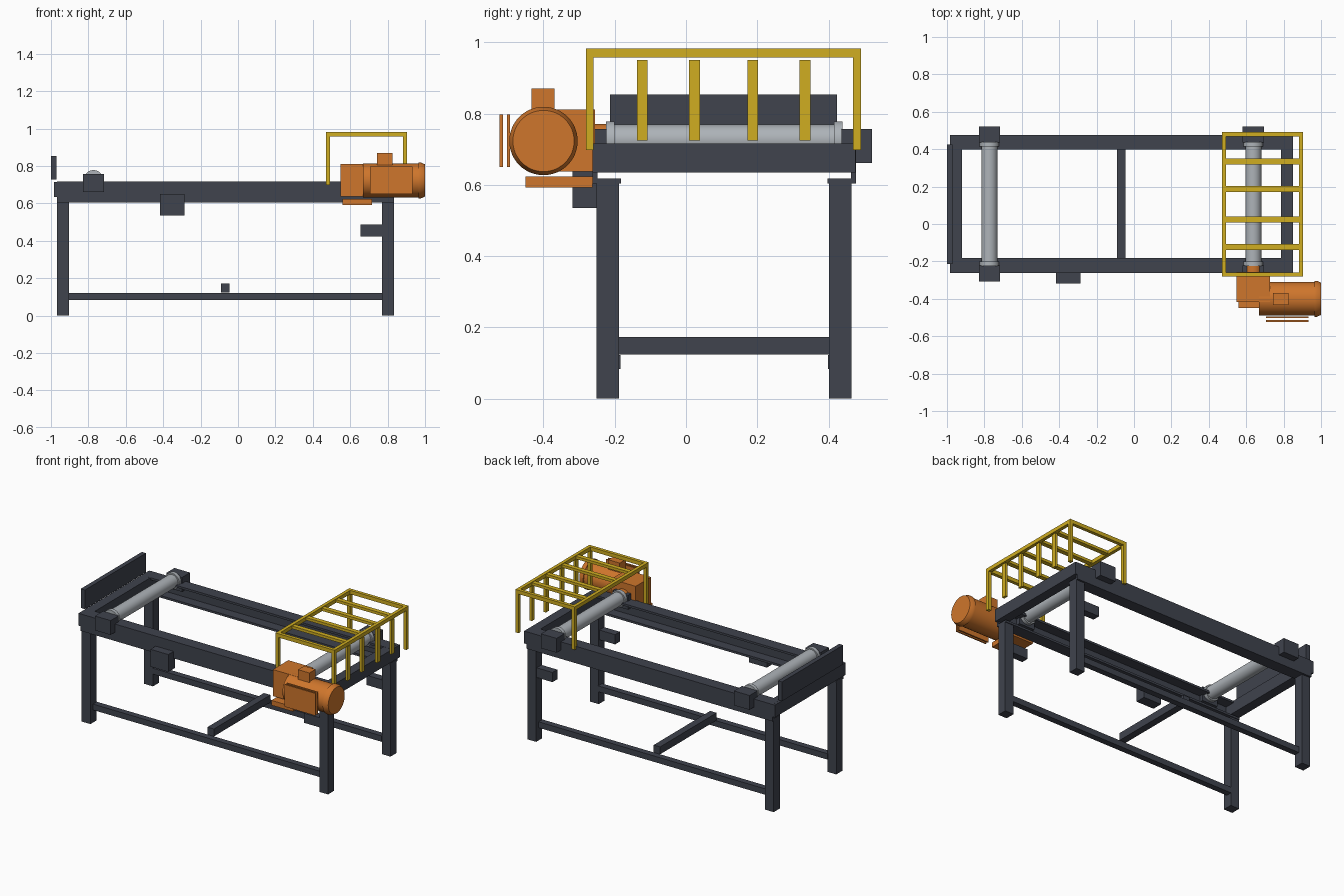
import bpy, bmesh, math
from mathutils import Matrix, Vector

if "Cube" in bpy.data.objects:
    bpy.data.objects.remove(bpy.data.objects["Cube"])


def material(name, rgb):
    m = bpy.data.materials.new(name)
    m.diffuse_color = (*rgb, 1)
    m.use_nodes = True
    m.node_tree.nodes["Principled BSDF"].inputs["Base Color"].default_value = m.diffuse_color
    return m


DARK = material("dark_steel", (0.05, 0.056, 0.075))
STEEL = material("roller_steel", (0.42, 0.45, 0.48))
ORANGE = material("orange_paint", (0.62, 0.18, 0.025))
YELLOW = material("yellow_paint", (0.63, 0.42, 0.015))


def finish(name, bm, mat):
    bmesh.ops.recalc_face_normals(bm, faces=bm.faces)
    me = bpy.data.meshes.new(name)
    bm.to_mesh(me)
    bm.free()
    me.materials.append(mat)
    ob = bpy.data.objects.new(name, me)
    bpy.context.collection.objects.link(ob)
    return ob


def box(name, x, y, z, mat=DARK):
    """Box from (min, max) pairs."""
    bm = bmesh.new()
    size = [b - a for a, b in (x, y, z)]
    mid = [(a + b) / 2 for a, b in (x, y, z)]
    bmesh.ops.create_cube(bm, size=1, matrix=Matrix.Translation(mid) @ Matrix.Diagonal((*size, 1)))
    return finish(name, bm, mat)


def lathe(name, profile, origin, axis, mat, seg=48):
    """Revolve (distance along axis, radius) points; ends are capped."""
    bm = bmesh.new()
    rot = Vector((0, 0, 1)).rotation_difference(Vector(axis)).to_matrix()
    rings = []
    for d, r in profile:
        rings.append([bm.verts.new(Vector(origin) + rot @ Vector(
            (r * math.cos(2 * math.pi * i / seg), r * math.sin(2 * math.pi * i / seg), d)))
            for i in range(seg)])
    for a, b in zip(rings, rings[1:]):
        for i in range(seg):
            j = (i + 1) % seg
            bm.faces.new((a[i], a[j], b[j], b[i]))
    bm.faces.new(rings[0])
    bm.faces.new(rings[-1])
    ob = finish(name, bm, mat)
    bpy.ops.object.select_all(action='DESELECT')
    bpy.context.view_layer.objects.active = ob
    ob.select_set(True)
    bpy.ops.object.shade_smooth_by_angle(angle=math.radians(30))
    return ob


def channel(name, x, y_out, y_in, z, t=0.014):
    """C-section rail along x with its open side facing y_in."""
    s = 1 if y_in > y_out else -1
    yw = y_out + s * t
    pts = [(y_out, z[0]), (y_in, z[0]), (y_in, z[0] + t), (yw, z[0] + t),
           (yw, z[1] - t), (y_in, z[1] - t), (y_in, z[1]), (y_out, z[1])]
    bm = bmesh.new()
    f = bm.faces.new([bm.verts.new((x[0], y, zz)) for y, zz in pts])
    ext = bmesh.ops.extrude_face_region(bm, geom=[f])["geom"]
    bmesh.ops.translate(bm, vec=(x[1] - x[0], 0, 0),
                        verts=[v for v in ext if isinstance(v, bmesh.types.BMVert)])
    return finish(name, bm, DARK)


MID = 0.107  # centre line of the frame in y


def side(s, a, b):
    """y range measured outwards from the frame centre line, on side s."""
    return tuple(sorted((MID + s * a, MID + s * b)))


# Frame: rails, legs, stretchers, leg brackets and bearing blocks on both sides
for s, tag in ((-1, "front"), (1, "back")):
    channel(tag + "_side_rail", (-0.967, 0.834), MID + s * 0.37, MID + s * 0.29, (0.604, 0.716))
    for x, end in ((-0.967, "left"), (0.77, "right")):
        box(f"{tag}_{end}_leg", (x, x + 0.064), side(s, 0.295, 0.358), (0, 0.606))
    box(tag + "_stretcher", (-0.905, 0.772), side(s, 0.291, 0.331), (0.083, 0.122))
    box(tag + "_leg_bracket", (0.655, 0.772), side(s, 0.302, 0.352), (0.423, 0.487))
    for cx, end in ((-0.773, "tail"), (0.638, "drive")):
        box(f"{tag}_{end}_bearing", (cx - 0.057, cx + 0.057), side(s, 0.33, 0.415), (0.661, 0.756))

# End beams, low cross brace, end stop plate and control box
box("left_end_beam", (-0.983, -0.919), (-0.262, 0.476), (0.634, 0.7155))
box("right_end_beam", (0.786, 0.85), (-0.262, 0.476), (0.634, 0.7155))
box("cross_brace", (-0.092, -0.045), (-0.188, 0.402), (0.124, 0.173))
box("end_stop_plate", (-1.0, -0.97), (-0.213, 0.424), (0.727, 0.854))
box("control_box", (-0.417, -0.287), (-0.318, -0.25), (0.535, 0.65))

# Rollers with end flanges
for cx, name in ((-0.773, "tail_roller"), (0.638, "drive_roller")):
    lathe(name, [(-0.35, 0.02), (-0.332, 0.02), (-0.332, 0.052), (-0.308, 0.052), (-0.308, 0.043),
                 (0.308, 0.043), (0.308, 0.052), (0.332, 0.052), (0.332, 0.02), (0.35, 0.02)],
          (cx, MID, 0.726), (0, 1, 0), STEEL)

# Drive: gearbox, foot plate, coupling, motor, terminal box and cover plates
box("gearbox", (0.547, 0.727), (-0.417, -0.256), (0.637, 0.812), ORANGE)
box("gearbox_foot", (0.559, 0.717), (-0.45, -0.262), (0.592, 0.624), ORANGE)
lathe("drive_coupling", [(0, 0.045), (0.085, 0.045)], (0.638, -0.30, 0.726), (0, 1, 0), ORANGE)
lathe("motor", [(0.668, 0.09), (0.965, 0.09), (0.965, 0.096), (0.978, 0.096), (1.0, 0.086)],
      (0, -0.4, 0.723), (1, 0, 0), ORANGE)
box("terminal_box", (0.743, 0.826), (-0.434, -0.369), (0.79, 0.87), ORANGE)
for i, y in enumerate((-0.523, -0.503)):
    box(f"motor_side_fin_{i + 1}", (0.706, 0.932), (y, y + 0.009), (0.65, 0.797), ORANGE)

# Safety guard: top frame on four posts
X0, X1, Y0, Y1, T = 0.47, 0.903, -0.281, 0.491, 0.022
for y, tag in ((Y0, "front"), (Y1 - T, "back")):
    box(f"guard_{tag}_bar", (X0, X1), (y, y + T), (0.957, 0.982), YELLOW)
    for x, end in ((X0, "left"), (X1 - T, "right")):
        box(f"guard_{tag}_{end}_post", (x, x + T), (y, y + T), (0.698, 0.957), YELLOW)
for x, end in ((X0, "left"), (X1 - T, "right")):
    box(f"guard_{end}_bar", (x, x + T), (Y0 + T, Y1 - T), (0.957, 0.982), YELLOW)

# Guard slats across the top and down the right end
for i, y in enumerate((-0.123, 0.024, 0.187, 0.334)):
    box(f"guard_top_slat_{i + 1}", (X0 + T, X1 - T), (y - 0.015, y + 0.015), (0.96, 0.978), YELLOW)
    box(f"guard_end_slat_{i + 1}", (X1 - 0.02, X1 - 0.004), (y - 0.015, y + 0.015), (0.724, 0.95), YELLOW)
